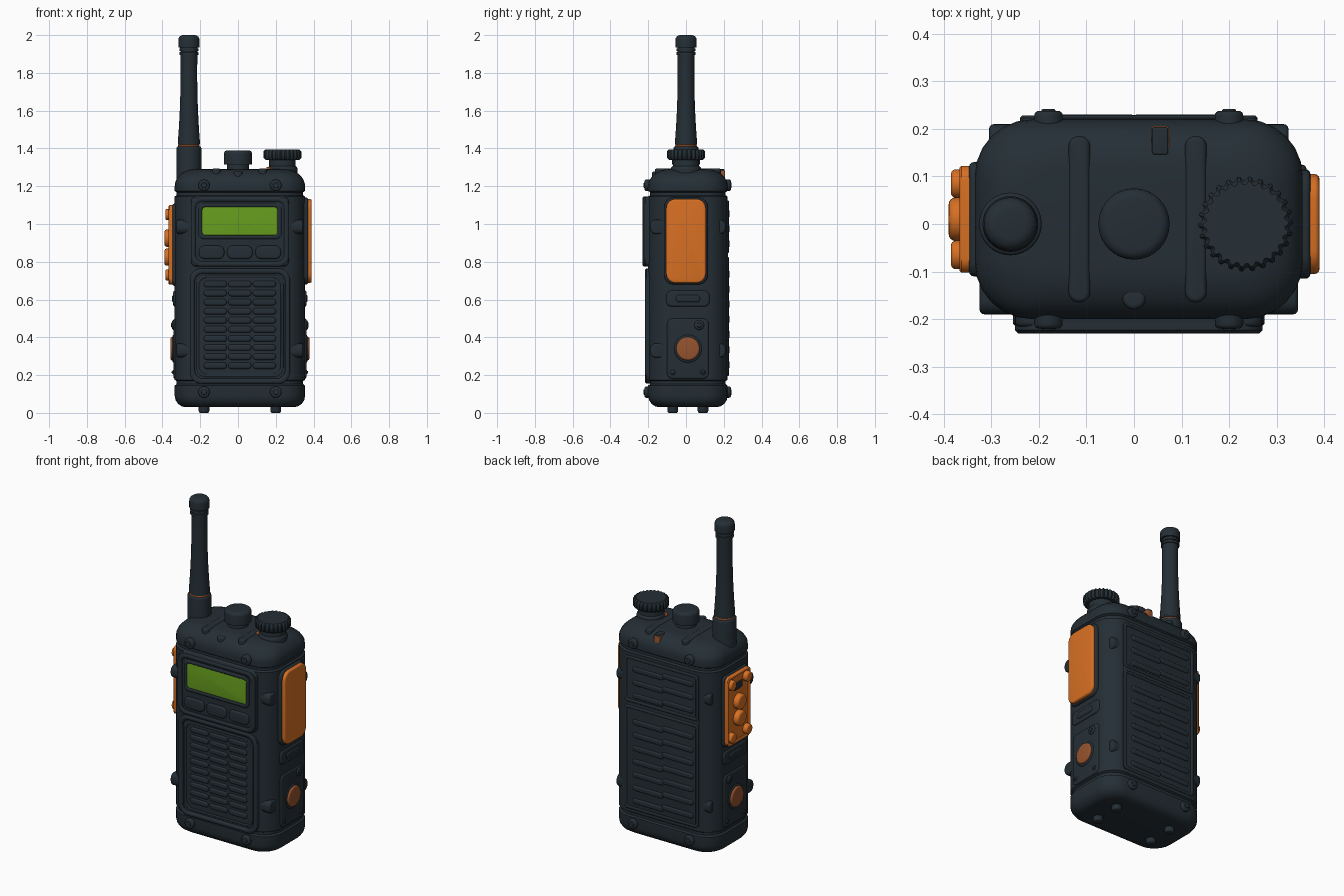
import bpy
from math import sin, cos, pi
from mathutils import Vector, Matrix

default_cube = bpy.data.objects.get("Cube")
if default_cube:
    bpy.data.objects.remove(default_cube, do_unlink=True)


def material(name, red, green, blue):
    new = bpy.data.materials.new(name)
    colour = (red, green, blue, 1)
    new.diffuse_color = colour
    new.use_nodes = True
    new.node_tree.nodes["Principled BSDF"].inputs["Base Color"].default_value = colour
    return new


DARK = material("dark slate plastic", .018, .028, .036)
ORANGE = material("orange rubber", .68, .16, .017)
RUST = material("dull orange", .3, .085, .027)
GREEN = material("green display", .135, .34, .013)

# Each side: horizontal, vertical and outward axis, then distance of its face
X, Y, Z = Matrix.Identity(3)
SIDES = {
    "front": (X, Z, -Y, .2),
    "back": (-X, Z, Y, .22),
    "left": (Y, Z, X, .355),
    "right": (-Y, Z, -X, .335),
    "top": (X, Y, Z, 1.29),
    "bottom": (X, -Y, -Z, -.03),
}
SINK = -.1
MIDDLE = .01


def loft(name, mat, side, loops, caps=True):
    """Skin a stack of equal loops given in the axes of a side."""
    basis = Matrix(SIDES[side][:3]).transposed()
    size = len(loops[0])
    verts = [basis @ Vector(point) for loop in loops for point in loop]
    faces = []
    for start in range(0, len(verts) - size, size):
        for i in range(size):
            j = (i + 1) % size
            faces.append((start + i, start + j, start + size + j, start + size + i))
    if caps:
        faces.append(tuple(reversed(range(size))))
        faces.append(tuple(range(len(verts) - size, len(verts))))
    mesh = bpy.data.meshes.new(name)
    mesh.from_pydata(verts, [], faces)
    mesh.materials.append(mat)
    mesh.shade_smooth()
    mesh.set_sharp_from_angle(angle=pi / 4)
    bpy.context.collection.objects.link(bpy.data.objects.new(name, mesh))


def quarter(steps=4):
    """Sine and cosine along a quarter turn."""
    return [(sin(pi / 2 * i / steps), cos(pi / 2 * i / steps)) for i in range(steps + 1)]


def rounded(u, v, width, height, radius, z):
    """Rounded rectangle loop."""
    radius = max(min(radius, width / 2.1, height / 2.1), .002)
    a, b = width / 2 - radius, height / 2 - radius
    points = []
    for right, up in ((1, 1), (-1, 1), (-1, -1), (1, -1)):
        for s, c in quarter(6):
            if right != up:
                s, c = c, s
            points.append((u + right * (a + radius * c), v + up * (b + radius * s), z))
    return points


def circle(u, v, radius, z, count=32):
    turns = [2 * pi * i / count for i in range(count)]
    return [(u + radius * cos(t), v + radius * sin(t), z) for t in turns]


def panel(name, mat, side, u, v, width, height, rise, radius=.03, soft=.01):
    """Soft-edged plate standing proud of a side."""
    face = SIDES[side][3]
    loops = [rounded(u, v, width, height, radius, face + SINK)]
    for s, c in quarter():
        inset = soft * (1 - c)
        loops.append(rounded(u, v, width - 2 * inset, height - 2 * inset,
                             radius - inset, face + rise - soft * (1 - s)))
    loft(name, mat, side, loops)


def frame(name, mat, side, u, v, width, height, rise, rim, radius=.05):
    """Raised rim around an opening."""
    face = SIDES[side][3]
    soft = rim / 4
    loops = []
    for inset, z in ((0, SINK), (0, rise - soft), (soft, rise),
                     (rim - soft, rise), (rim, rise - soft), (rim, SINK)):
        loops.append(rounded(u, v, width - 2 * inset, height - 2 * inset,
                             radius - inset / 2, face + z))
    loft(name, mat, side, loops, caps=False)


def knob(name, mat, side, u, v, radius, rise, soft=.01, base=SINK):
    """Soft-edged round part standing on a side."""
    face = SIDES[side][3]
    loops = [circle(u, v, radius, face + base)]
    loops += [circle(u, v, radius - soft * (1 - c), face + rise - soft * (1 - s))
              for s, c in quarter()]
    loft(name, mat, side, loops)


def screw(name, side, u, v, radius, rise):
    knob(name, DARK, side, u, v, radius, rise)
    knob(name + "_hub", DARK, side, u, v, radius / 2, rise + .004, .004)


# Body shell: rounded ends with a seam groove near the top and bottom
outline = [(.03 + .06 * (1 - c), .06 * (1 - s)) for s, c in quarter()]
for seam in (.16, 1.16):
    outline += [(seam + step, inset) for step, inset in
                ((-.015, 0), (-.008, .01), (.008, .01), (.015, 0))]
outline += [(1.2 + .09 * s, .11 * (1 - c)) for s, c in quarter(8)]
loft("body_shell", DARK, "top",
     [rounded(MIDDLE, MIDDLE, .69 - 2 * inset, .42 - 2 * inset, .12 - inset / 2, z)
      for z, inset in outline])

# Antenna: socket, collar, waisted stem, rings and rounded tip
AERIAL = -.26
knob("antenna_socket", DARK, "top", AERIAL, 0, .066, .12)
knob("antenna_seal", RUST, "top", AERIAL, 0, .057, .13, .004)
knob("antenna_collar", DARK, "top", AERIAL, 0, .058, .16, .01, .13)
loft("antenna_stem", DARK, "top",
     [circle(AERIAL, 0, .044 + .03 * (i / 10 - .7) ** 2, 1.43 + i / 19) for i in range(11)])
for ring in range(2):
    top = .62 + ring * .02
    knob("antenna_ring", DARK, "top", AERIAL, 0, .051, top, .004, top - .014)
knob("antenna_tip", DARK, "top", AERIAL, 0, .056, .71, .025, .645)

# Top controls
knob("centre_knob_neck", DARK, "top", 0, 0, .058, .03)
knob("centre_knob", DARK, "top", 0, 0, .075, .1, .02, .025)
DIAL = .235
knob("dial_base", DARK, "top", DIAL, 0, .08, .02, .02)
knob("dial_neck", DARK, "top", DIAL, 0, .07, .06)
knob("dial_marker", RUST, "top", DIAL - .07, -.035, .015, .012, .005)


def toothed(radius, z, teeth=26):
    """Circle with square notches cut around it."""
    loop = []
    for i, (x, y, height) in enumerate(circle(0, 0, radius, z, teeth * 4)):
        scale = .92 if i % 4 > 1 else 1
        loop.append((DIAL + x * scale, y * scale, height))
    return loop


loft("toothed_dial", DARK, "top",
     [toothed(.09, 1.34), toothed(.1, 1.35), toothed(.1, 1.385), toothed(.09, 1.395)])
for u in (-.115, .13):
    panel("top_rib", DARK, "top", u, MIDDLE, .045, .35, .004)
panel("top_light", RUST, "top", .055, .175, .037, .062, -.008, .006, .004)
panel("top_light_cover", DARK, "top", .055, .175, .034, .058, 0, .006, .004)
knob("top_stud", DARK, "top", 0, -.155, .025, -.012)

# Display with bezel and three buttons
panel("display_plate", DARK, "front", MIDDLE, .96, .52, .37, .016)
frame("display_surround", DARK, "front", MIDDLE, .96, .52, .37, .03, .026)
frame("screen_bezel", DARK, "front", MIDDLE, 1.015, .44, .19, .026, .02, .03)
panel("screen", GREEN, "front", MIDDLE, 1.015, .405, .15, .02, .01, .002)
for column in (-1, 0, 1):
    panel("front_button", DARK, "front", MIDDLE + column * .15, .85, .135, .07, .028)

# Speaker grille with three columns of slats
frame("grille_frame", DARK, "front", MIDDLE, .46, .53, .61, .016, .026, .06)
frame("grille_inner_lip", DARK, "front", MIDDLE, .46, .46, .54, .006, .014)
for row in range(10):
    for column in (-1, 0, 1):
        panel("grille_slat", DARK, "front", MIDDLE + column * .13, .25 + row * .048,
              .122, .034, .009)

# Back panel in two framed fields with ribs
panel("back_plate", DARK, "back", -MIDDLE, .66, .5, .94, .002)
for v, height in ((.51, .63), (.985, .28)):
    frame("back_frame", DARK, "back", -MIDDLE, v, .5, height, .008, .018, .02)
for row in range(11):
    if row != 7:
        for half in (-1, 1):
            panel("back_rib", DARK, "back", half * .1, .255 + row * .08 + half * .006,
                  .21, .034, .01)

# Screws and feet
for u in (-.18, .2):
    for v in (.11, 1.205):
        screw("front_screw", "front", u, v, .03, .02)
        screw("back_screw", "back", -u, v, .03, .018)
    for v in (-.09, .07):
        knob("foot", DARK, "bottom", u, v, .028, .03)

# Hardware shared by both sides
for side, forward in (("left", 1), ("right", -1)):
    centre = forward * MIDDLE
    panel("side_bar", DARK, side, centre, .605, .23, .085, .008)
    panel("side_bar_ridge", DARK, side, centre, .605, .13, .04, .014)
    panel("side_plate", DARK, side, centre, .34, .22, .32, .007)
    knob("side_button_collar", DARK, side, centre, .34, .075, .012)
    knob("side_button", RUST, side, centre, .34, .062, .023)
    screw("side_screw", side, forward * .07, .465, .026, .015)
    for end in (-1, 1):
        screw("side_plate_rivet", side, centre + end * .08, .215, .015, .012)
    for v in (.33, .985):
        panel("front_corner_lug", DARK, side, centre - forward * .155, v, .09, .075, -.01)
        panel("back_corner_lug", DARK, side, centre + forward * .155, v, .09, .075, -.03)

# Talk pad on the left side
panel("talk_pad_base", DARK, "left", 0, .91, .23, .46, .016, .05)
panel("talk_pad", ORANGE, "left", 0, .91, .21, .445, .035, .05)

# Key plate on the right side
panel("key_plate_base", DARK, "right", -MIDDLE, .89, .24, .435, .012)
panel("key_plate", ORANGE, "right", -MIDDLE, .89, .225, .42, .022)
frame("key_plate_rim", ORANGE, "right", -MIDDLE, .89, .225, .42, .032, .016, .03)
for v in (.825, .925):
    knob("round_key", ORANGE, "right", -MIDDLE, v, .046, .055, .015)
for end in (-1, 1):
    for v in (.73, 1.05):
        knob("corner_key", ORANGE, "right", end * .075 - MIDDLE, v, .03, .05)
panel("key_plate_window", DARK, "right", -MIDDLE, 1.02, .08, .045, .027, .01, .004)
